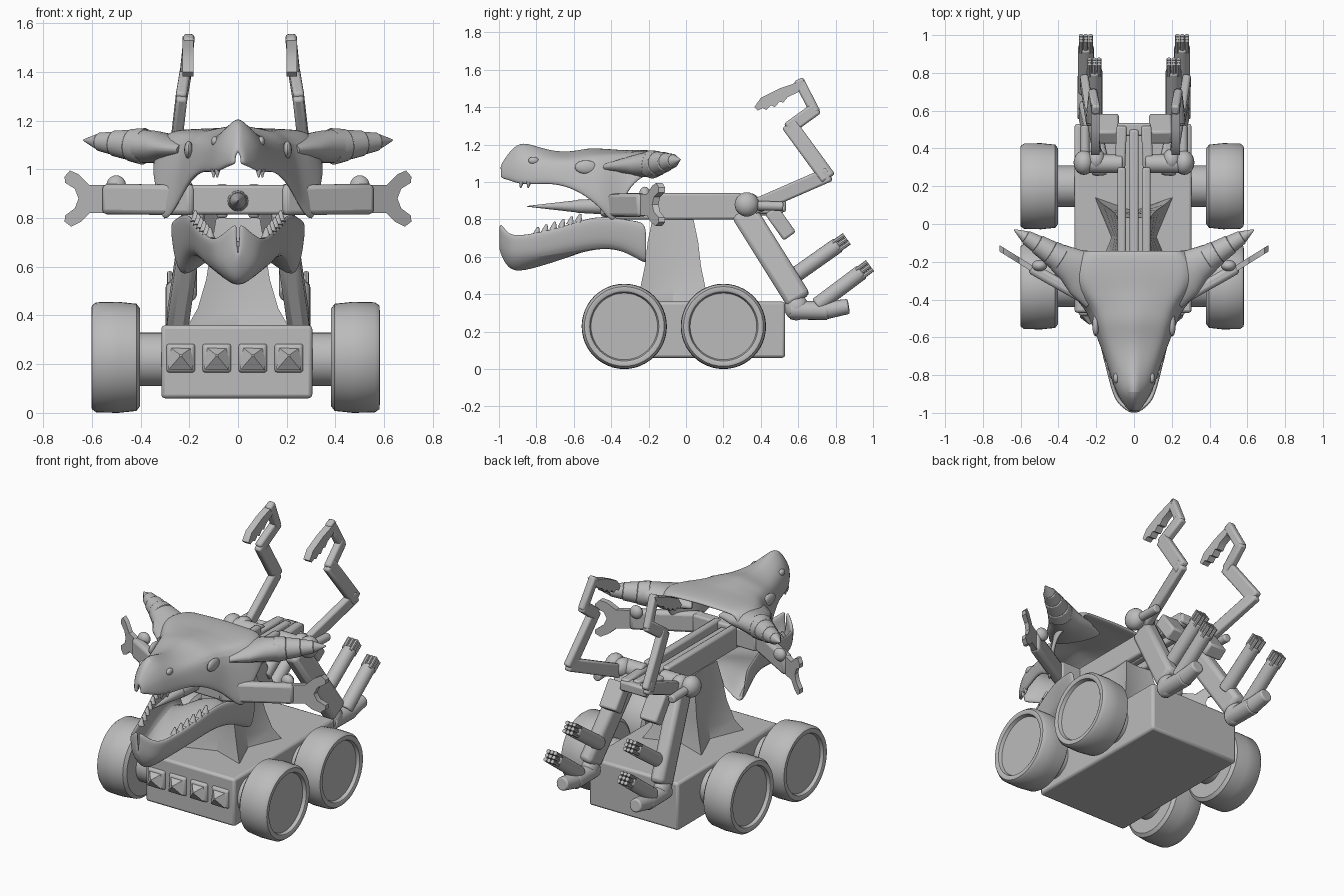
import bpy, bmesh, math
from mathutils import Vector, Matrix

if bpy.data.objects.get("Cube"):
    bpy.data.objects.remove(bpy.data.objects["Cube"], do_unlink=True)

grey = bpy.data.materials.new("plain grey")
grey.use_nodes = True
grey.diffuse_color = (0.5, 0.5, 0.5, 1)
grey.node_tree.nodes["Principled BSDF"].inputs["Base Color"].default_value = (0.5, 0.5, 0.5, 1)
ACROSS, ALONG, UP = (1, 0, 0), (0, 1, 0), (0, 0, 1)


def finish(name, bm, bevel=0, angle=35):
    bmesh.ops.recalc_face_normals(bm, faces=bm.faces)
    me = bpy.data.meshes.new(name)
    bm.to_mesh(me)
    bm.free()
    me.materials.append(grey)
    ob = bpy.data.objects.new(name, me)
    bpy.context.collection.objects.link(ob)
    if bevel:
        mod = ob.modifiers.new("rounding", "BEVEL")
        mod.width, mod.segments = bevel, 2
    bpy.ops.object.select_all(action="DESELECT")
    ob.select_set(True)
    bpy.context.view_layer.objects.active = ob
    bpy.ops.object.shade_smooth_by_angle(angle=math.radians(angle))
    return ob


def frame(p, q, ref):
    """Matrix at the middle of p-q: local z along it, local x near ref."""
    z = (q - p).normalized()
    x = (ref - z * ref.dot(z)).normalized()
    return Matrix.Translation((p + q) / 2) @ Matrix((x, z.cross(x), z)).transposed().to_4x4()


def bar(name, p, q, w, h, ref=ACROSS, bevel=0.012):
    p, q = Vector(p), Vector(q)
    bm = bmesh.new()
    size = Matrix.Diagonal((w, h, (q - p).length, 1))
    bmesh.ops.create_cube(bm, size=1, matrix=frame(p, q, Vector(ref)) @ size)
    return finish(name, bm, bevel)


def rod(name, p, q, r1, r2=None, n=20, ref=ACROSS, bevel=0):
    p, q = Vector(p), Vector(q)
    bm = bmesh.new()
    bmesh.ops.create_cone(bm, cap_ends=True, segments=n, radius1=r1, radius2=r1 if r2 is None else r2,
                          depth=(q - p).length, matrix=frame(p, q, Vector(ref)))
    return finish(name, bm, bevel)


def ball(name, c, size):
    bm = bmesh.new()
    bmesh.ops.create_uvsphere(bm, u_segments=20, v_segments=12, radius=1,
                              matrix=Matrix.Translation(c) @ Matrix.Diagonal((*size, 1)))
    return finish(name, bm)


def loft(name, rings, closed=True, angle=35):
    bm = bmesh.new()
    rows = [[bm.verts.new(p) for p in ring] for ring in rings]
    n = len(rows[0])
    for a, b in zip(rows, rows[1:]):
        for i in range(n if closed else n - 1):
            j = (i + 1) % n
            bm.faces.new((a[i], a[j], b[j], b[i]))
    if closed:
        bm.faces.new(rows[0])
        bm.faces.new(rows[-1])
    return finish(name, bm, 0, angle)


def shell(name, rings, thickness):
    """Mirrored open arch sections with thickness and soft curvature."""
    full = [[(-x, y, z) for x, y, z in ring[:0:-1]] + ring for ring in rings]
    ob = loft(name, full, False, 50)
    solid = ob.modifiers.new("thickness", "SOLIDIFY")
    solid.thickness, solid.offset = thickness, 0
    sub = ob.modifiers.new("softness", "SUBSURF")
    sub.levels = sub.render_levels = 2


# Chassis with a row of studs on its nose
bar("chassis", (-0.005, -0.47, 0.21), (-0.005, 0.53, 0.21), 0.62, 0.3, bevel=0.015)
for i in range(4):
    x = -0.235 + 0.148 * i
    rod("nose_stud_base", (x, -0.46, 0.225), (x, -0.487, 0.225), 0.088, 0.075, 4, ref=(1, 0, 1), bevel=0.01)
    rod("nose_stud_tip", (x, -0.485, 0.225), (x, -0.53, 0.235), 0.07, 0.006, 4, ref=(1, 0, 1))

# Wheels and axles
tyre = [(0, 0.2), (0.015, 0.22), (0.09, 0.228), (0.18, 0.226), (0.198, 0.213), (0.2, 0.195), (0.195, 0.185), (0.175, 0.178)]
for side, s in (("left", 1), ("right", -1)):
    for end, y in (("front", -0.33), ("rear", 0.2)):
        loft(f"{end}_{side}_wheel", [[(s * (0.392 + dx) - 0.01, y + r * math.cos(a), 0.228 + r * math.sin(a))
             for a in (math.tau * k / 48 for k in range(48))] for dx, r in tyre])
        rod(f"{end}_{side}_axle", (s * 0.28, y, 0.22), (s * 0.42, y, 0.22), 0.11, n=32, ref=ALONG)

# Flared four cornered neck
neck = []
for z, cx, cy, mx, my in ((0.35, 0.21, 0.215, 0.12, 0.14), (0.43, 0.165, 0.175, 0.11, 0.13),
                          (0.55, 0.13, 0.15, 0.1, 0.125), (0.68, 0.11, 0.135, 0.09, 0.12), (0.8, 0.09, 0.11, 0.08, 0.1)):
    mid = -0.07
    neck.append([(cx, mid + cy, z), (0, mid + my, z), (-cx, mid + cy, z), (-mx, mid, z),
                 (-cx, mid - cy, z), (0, mid - my, z), (cx, mid - cy, z), (mx, mid, z)])
loft("neck", neck, angle=30)

# Grooved spine beam and its crosspieces
bar("spine_core", (0, -0.42, 0.865), (0, 0.5, 0.865), 0.05, 0.09)
for s in (-1, 1):
    bar("spine_rail", (s * 0.065, -0.42, 0.87), (s * 0.065, 0.3, 0.87), 0.045, 0.14)
    bar("spine_fork", (s * 0.075, 0.28, 0.87), (s * 0.065, 0.52, 0.87), 0.055, 0.08)
bar("rear_crosspiece", (-0.09, 0.5, 0.87), (0.09, 0.5, 0.87), 0.07, 0.06, ref=ALONG)
bar("front_crosspiece", (-0.22, -0.41, 0.875), (0.22, -0.41, 0.875), 0.07, 0.12, ref=ALONG)

# Tongue lance
rod("tongue_shaft", (0, -0.4, 0.87), (0, -0.58, 0.87), 0.045, 0.035)
rod("tongue_point", (0, -0.58, 0.87), (0, -0.85, 0.87), 0.033, 0.002)

# Upper skull: y, half width, crown, rim, ridge steepness
skull = [(-0.99, 0.012, 1.07, 1.02, 1.5), (-0.95, 0.045, 1.14, 1.01, 1.9), (-0.89, 0.085, 1.22, 0.985, 1.9),
         (-0.8, 0.115, 1.185, 0.985, 1.7), (-0.7, 0.148, 1.155, 0.99, 1.3), (-0.6, 0.188, 1.155, 0.96, 1),
         (-0.52, 0.22, 1.175, 0.91, 0.8), (-0.45, 0.25, 1.17, 0.85, 0.6), (-0.385, 0.31, 1.165, 0.755, 0.35),
         (-0.345, 0.33, 1.16, 0.89, 0.35), (-0.28, 0.35, 1.16, 1.0, 0.35), (-0.2, 0.33, 1.16, 1.04, 0.4),
         (-0.14, 0.27, 1.15, 1.08, 0.5)]
shell("upper_skull", [[(0, y, t), (0.3 * w, y, t - 0.07 * k * (t - b)), (0.62 * w, y, t - 0.15 * k * (t - b)),
                       (0.86 * w, y, t - 0.26 * k * (t - b)), (0.95 * w, y, t - 0.65 * (t - b)), (w, y, b)]
                      for y, w, t, b, k in skull], 0.025)

# Lower jaw trough: y, half width, lip, side bottom, keel
jaw = [(-0.995, 0.005, 0.785, 0.72, 0.655), (-0.965, 0.055, 0.74, 0.62, 0.575), (-0.92, 0.1, 0.71, 0.6, 0.515),
       (-0.8, 0.13, 0.73, 0.6, 0.55), (-0.65, 0.17, 0.765, 0.62, 0.6), (-0.5, 0.2, 0.82, 0.64, 0.66),
       (-0.38, 0.235, 0.815, 0.635, 0.7), (-0.28, 0.26, 0.795, 0.58, 0.71), (-0.21, 0.275, 0.79, 0.53, 0.7)]
shell("lower_jaw", [[(0, y, k), (0.4 * w, y, k * 0.7 + e * 0.3), (0.86 * w, y, e),
                     (0.95 * w, y, (t + e) / 2), (w, y, t)] for y, w, t, e, k in jaw], 0.024)

# Bone fork outline in x and z
fork = [(0.5, 0.82), (0.61, 0.82), (0.645, 0.785), (0.685, 0.765), (0.712, 0.785), (0.71, 0.81), (0.67, 0.84),
        (0.655, 0.88), (0.67, 0.92), (0.71, 0.945), (0.712, 0.97), (0.69, 0.995), (0.655, 0.98), (0.61, 0.935), (0.5, 0.935)]
# Serrated blade outline in y and z
blade = [(0.63, 1.545), (0.5, 1.5), (0.4, 1.45), (0.365, 1.4), (0.385, 1.382), (0.41, 1.395), (0.43, 1.385),
         (0.455, 1.41), (0.475, 1.4), (0.5, 1.43), (0.52, 1.425), (0.545, 1.455), (0.6, 1.48)]

for side, s in (("left", 1), ("right", -1)):
    # Horns in stepped segments on a wide flattened root
    a, b = Vector((s * 0.25, -0.27, 1.08)), Vector((s * 0.635, -0.03, 1.12))
    for t0, t1, r0, r1 in ((0.35, 0.5, 0.076, 0.066), (0.5, 0.68, 0.063, 0.052), (0.68, 0.84, 0.048, 0.037), (0.84, 1, 0.034, 0.003)):
        rod(f"{side}_horn_segment", a.lerp(b, t0), a.lerp(b, t1), r0, r1, 24, bevel=0.004)
    flat = (b - a).cross(Vector(UP)).normalized()
    root = []
    for t, wide, tall in ((-0.2, 0.15, 0.035), (0.05, 0.13, 0.055), (0.22, 0.095, 0.066), (0.4, 0.074, 0.07)):
        c = a.lerp(b, t) + Vector((0, 0, 0.015 * (0.4 - t)))
        root.append([c + flat * wide * math.cos(g) + Vector((0, 0, tall * math.sin(g)))
                     for g in (math.tau * k / 24 for k in range(24))])
    loft(f"{side}_horn_root", root, angle=60)
    # Eyes, nostrils and teeth
    ball(f"{side}_eye", (s * 0.203, -0.535, 1.08), (0.018, 0.06, 0.036))
    ball(f"{side}_nostril", (s * 0.095, -0.815, 1.115), (0.015, 0.028, 0.02))
    for i in range(6):
        y = -0.8 + 0.045 * i
        x, z = s * (0.115 + 0.012 * i), 0.715 + 0.014 * i
        rod(f"{side}_lower_tooth", (x, y, z), (x, y + 0.01, z + 0.045), 0.022, 0.005, 10)
    for y, x in ((-0.88, 0.085), (-0.84, 0.1)):
        rod(f"{side}_upper_tooth", (s * x, y, 1.0), (s * x, y - 0.005, 0.967), 0.014, 0.003, 10)

    # Bone shaped side arms
    bar(f"{side}_bone_shaft", (s * 0.18, -0.44, 0.875), (s * 0.55, -0.23, 0.877), 0.125, 0.06, ref=UP, bevel=0.02)
    loft(f"{side}_bone_fork", [[(s * x, -0.13 - (0.71 - x) * 0.62 + d, z) for x, z in fork] for d in (-0.017, 0.017)])
    ball(f"{side}_bone_lump", (s * 0.5, -0.22, 0.935), (0.04, 0.03, 0.04))

    # Shoulder pivots
    rod(f"{side}_pivot", (s * 0.06, 0.32, 0.88), (s * 0.29, 0.32, 0.88), 0.05, ref=ALONG, bevel=0.01)
    ball(f"{side}_inner_knob", (s * 0.2, 0.34, 0.88), (0.05, 0.06, 0.06))
    ball(f"{side}_outer_knob", (s * 0.265, 0.325, 0.88), (0.055, 0.065, 0.065))
    rod(f"{side}_pivot_bolt", (s * 0.26, 0.35, 0.875), (s * 0.26, 0.52, 0.87), 0.025, bevel=0.008)

    # Hind leg, foot and hip block
    bar(f"{side}_leg", (s * 0.18, 0.305, 0.845), (s * 0.25, 0.605, 0.365), 0.09, 0.14, bevel=0.025)
    bar(f"{side}_hip_block", (s * 0.14, 0.455, 0.85), (s * 0.14, 0.555, 0.71), 0.12, 0.08)
    ball(f"{side}_heel", (s * 0.25, 0.59, 0.33), (0.05, 0.065, 0.07))
    rod(f"{side}_sole", (s * 0.25, 0.555, 0.315), (s * 0.25, 0.76, 0.312), 0.05, bevel=0.008)
    rod(f"{side}_toe", (s * 0.25, 0.72, 0.31), (s * 0.255, 0.87, 0.335), 0.05, 0.04, bevel=0.008)

    # Exhaust pipes ending in bundles of thin rods
    for x, p, q in ((0.21, (0.56, 0.485), (0.815, 0.665)), (0.255, (0.7, 0.34), (0.94, 0.52))):
        base, tip = Vector((s * x, *p)), Vector((s * x, *q))
        along = (tip - base).normalized()
        across = along.cross(Vector(ACROSS))
        rod(f"{side}_exhaust_pipe", base, tip, 0.042, bevel=0.008)
        for i in (-1, 0, 1):
            for j in (-1, 0, 1):
                o = tip + Vector((0.025 * i, 0, 0)) + across * 0.025 * j
                rod(f"{side}_exhaust_rod", o - along * 0.02, o + along * 0.055, 0.012, n=8)

    # Folded rear arm with its blade
    path = [(0.2, 0.36, 0.865), (0.27, 0.75, 1.035), (0.24, 0.56, 1.295), (0.225, 0.685, 1.385), (0.21, 0.61, 1.53)]
    pts = [Vector((s * x + 0.008, y, z)) for x, y, z in path]
    for i, h in enumerate((0.08, 0.085, 0.07, 0.055)):
        d = (pts[i + 1] - pts[i]).normalized() * 0.02
        bar(f"{side}_arm_link_{i + 1}", pts[i] - d, pts[i + 1] + d, 0.045, h)
    loft(f"{side}_blade", [[(s * 0.213 + 0.008 + d, y, z) for y, z in blade] for d in (-0.022, 0.022)])
